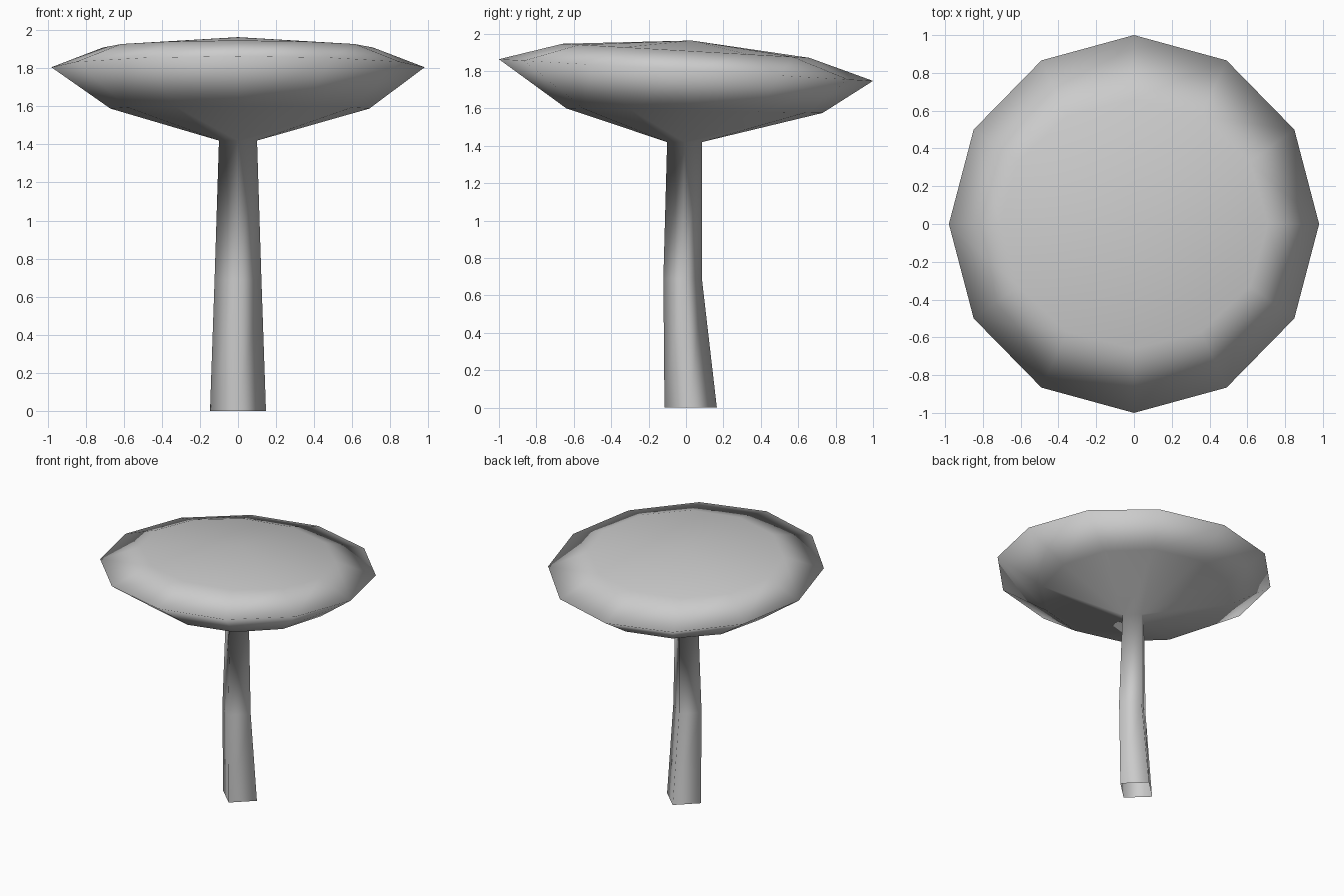
import bpy, bmesh
from math import sin, cos, pi

cube = bpy.data.objects.get("Cube")
if cube:
    bpy.data.objects.remove(cube, do_unlink=True)

grey = bpy.data.materials.new("plain grey")
grey.use_nodes = True
colour = (0.6, 0.6, 0.6, 1)
grey.diffuse_color = colour
grey.node_tree.nodes["Principled BSDF"].inputs["Base Color"].default_value = colour

bm = bmesh.new()


def ring(sides, cx, cy, rx, ry, z, tilt=0.0):
    """Closed loop of points; tilt lowers it toward the back."""
    return [bm.verts.new((cx + rx * cos(2 * pi * i / sides),
                          cy + ry * sin(2 * pi * i / sides),
                          z - tilt * ry * sin(2 * pi * i / sides)))
            for i in range(sides)]


def bridge(low, high):
    n = len(low)
    for i in range(n):
        j = (i + 1) % n
        bm.faces.new((low[i], low[j], high[j], high[i]))


# Four-sided stem with a bend at half height, open at the foot
foot = ring(4, 0, 0.025, 0.147, 0.14, 0)
bend = ring(4, 0, -0.018, 0.123, 0.103, 0.69)
neck = ring(4, 0, -0.008, 0.1, 0.093, 1.42)
bridge(foot, bend)
bridge(bend, neck)

# Twelve-sided tilted cap
under = ring(12, 0.01, 0.045, 0.68, 0.685, 1.588, 0.018)
rim = ring(12, 0, 0, 0.98, 1, 1.805, 0.058)
shoulder = ring(12, 0, 0, 0.71, 0.66, 1.908, 0.057)
bridge(under, rim)
bridge(rim, shoulder)

# Underside fans from each stem corner
for i in range(12):
    j = (i + 1) % 12
    a, b = neck[((i + 1) // 3) % 4], neck[((j + 1) // 3) % 4]
    bm.faces.new((a, under[j], under[i]) if a == b else (a, b, under[j], under[i]))

# Low crown
crown = bm.verts.new((0, 0.03, 1.963))
for i in range(12):
    bm.faces.new((shoulder[i], shoulder[(i + 1) % 12], crown))

bmesh.ops.recalc_face_normals(bm, faces=bm.faces)
for f in bm.faces:
    f.smooth = True
mesh = bpy.data.meshes.new("mushroom")
bm.to_mesh(mesh)
bm.free()
mesh.materials.append(grey)
mushroom = bpy.data.objects.new("mushroom", mesh)
bpy.context.collection.objects.link(mushroom)
